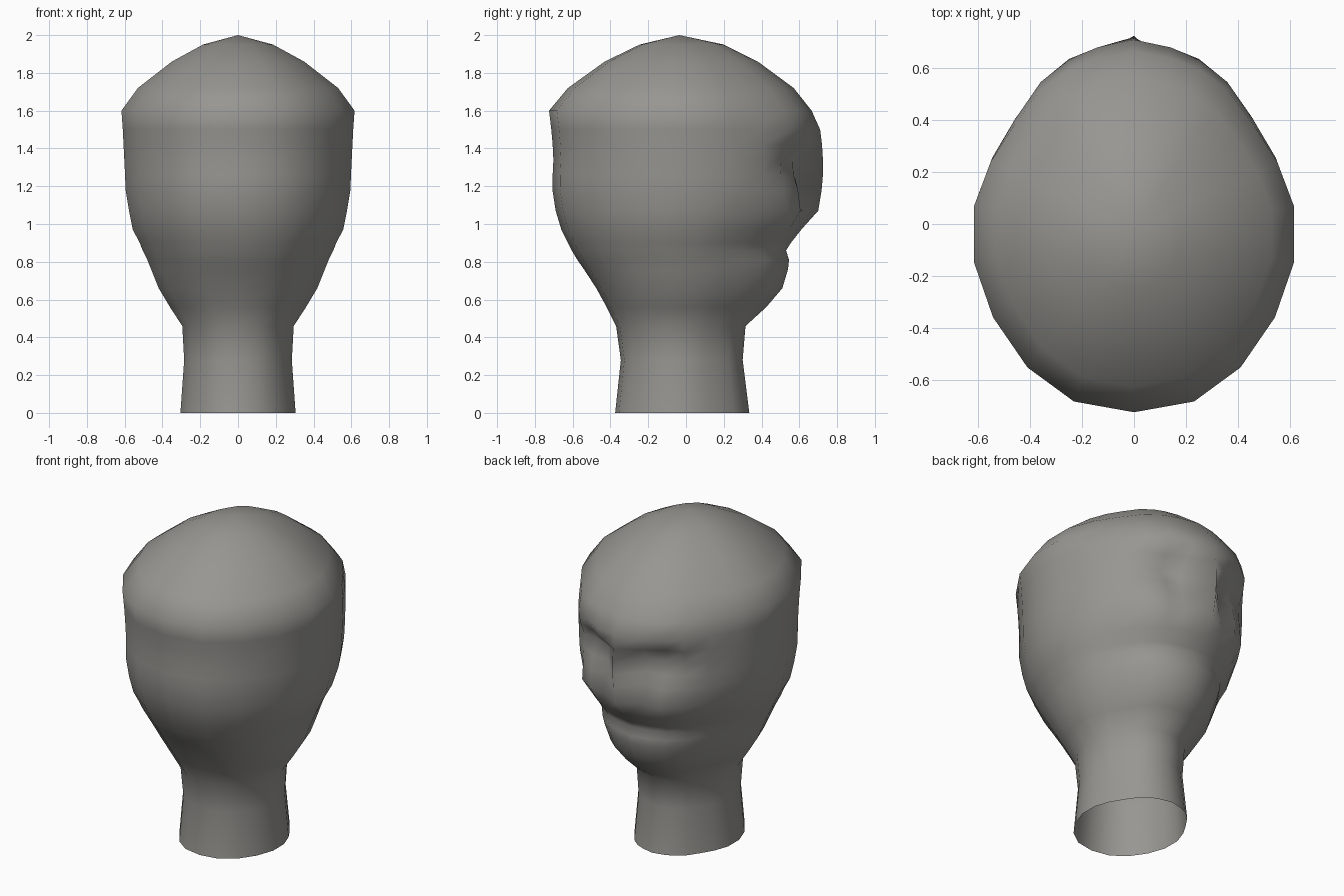
import bpy, bmesh, math

# Plan outline of a half head (x, y as fractions), from back to face
HALF = [(0, -1), (.375, -.94), (.665, -.75), (.88, -.47), (1, -.16), (1, .145),
        (.895, .39), (.75, .59), (.59, .78), (.41, .9), (.23, .96), (0, 1)]
# Rings: height, half width, back y, face y
RINGS = [(0, .305, -.375, .335), (.28, .285, -.345, .30), (.46, .295, -.37, .315),
         (.56, .36, -.42, .425), (.66, .42, -.475, .51), (.76, .46, -.54, .54),
         (.81, .48, -.575, .545), (.86, .505, -.605, .53), (.90, .52, -.625, .555),
         (.97, .557, -.66, .61), (1.07, .577, -.69, .70), (1.18, .595, -.707, .718),
         (1.26, .598, -.706, .725), (1.34, .602, -.702, .725), (1.42, .606, -.706, .72),
         (1.50, .61, -.713, .71), (1.6, .617, -.725, .665), (1.72, .53, -.625, .57),
         (1.86, .35, -.43, .38), (1.95, .185, -.245, .20)]
# Eye socket depth beside the nose: height -> depth at outline points 8, 9, 10
SOCKET = {1.07: (0, .02, .05), 1.18: (.04, .05, .10), 1.26: (.055, .08, .12),
          1.34: (.06, .13, .13), 1.42: (.02, .07, .05)}
YC = -.035

bm = bmesh.new()
rings = []
for z, w, back, face in RINGS:
    pts = []
    for i, (u, v) in enumerate(HALF):
        y = YC + v * ((face - YC) if v > 0 else (YC - back))
        if z in SOCKET and 8 <= i <= 10:
            y -= SOCKET[z][i - 8]
        pts.append((u * w, y, z))
    # mirror the half outline to the other side
    pts += [(-x, y, z) for x, y, z in reversed(pts[1:-1])]
    rings.append([bm.verts.new(p) for p in pts])

n = len(rings[0])
for a, b in zip(rings, rings[1:]):
    for i in range(n):
        j = (i + 1) % n
        bm.faces.new((a[i], a[j], b[j], b[i]))
# Crown; the neck stays open below
crown = bm.verts.new((0, YC, 2))
for i in range(n):
    bm.faces.new((rings[-1][i], rings[-1][(i + 1) % n], crown))
for f in bm.faces:
    f.smooth = True

mesh = bpy.data.meshes.new("head")
bm.to_mesh(mesh)
bm.free()
head = bpy.data.objects.new("head", mesh)
bpy.context.collection.objects.link(head)

mat = bpy.data.materials.new("warm grey")
mat.diffuse_color = (.31, .305, .285, 1)
mesh.materials.append(mat)
